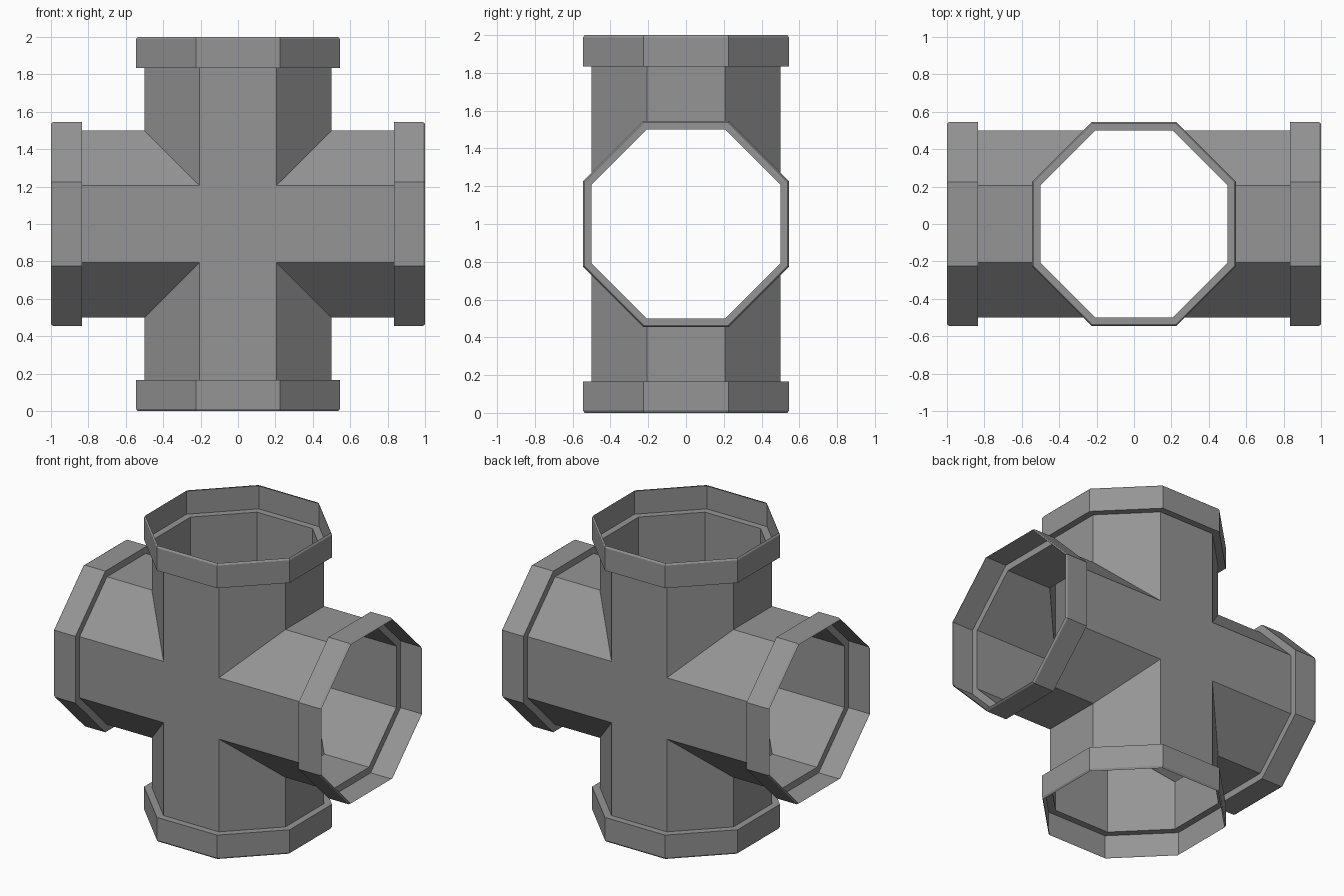
import bpy, bmesh, math
from mathutils import Matrix, Vector

if "Cube" in bpy.data.objects:
    bpy.data.objects.remove(bpy.data.objects["Cube"])

R = 0.5                              # pipe apothem
T = math.tan(math.pi / 8)

grey = bpy.data.materials.new("pipe grey")
grey.diffuse_color = (0.3, 0.3, 0.3, 1)
grey.use_nodes = True
grey.node_tree.nodes["Principled BSDF"].inputs["Base Color"].default_value = grey.diffuse_color


def octagon(a):
    """(y, z) corners of an octagon with apothem a."""
    r = a / math.cos(math.pi / 8)
    return [(r * math.cos(math.pi * (i + .5) / 4), r * math.sin(math.pi * (i + .5) / 4))
            for i in range(8)]


def loft(bm, rings):
    """Skin a run of eight-point rings."""
    rows = [[bm.verts.new(p) for p in ring] for ring in rings]
    for a, b in zip(rows, rows[1:]):
        for i in range(8):
            j = (i + 1) % 8
            bm.faces.new((a[i], b[i], b[j], a[j]))


def finish(bm, name):
    bmesh.ops.remove_doubles(bm, verts=bm.verts, dist=1e-4)
    bmesh.ops.translate(bm, verts=bm.verts, vec=(0, 0, 1))
    bmesh.ops.recalc_face_normals(bm, faces=bm.faces)
    me = bpy.data.meshes.new(name)
    bm.to_mesh(me)
    bm.free()
    me.materials.append(grey)
    ob = bpy.data.objects.new(name, me)
    bpy.context.collection.objects.link(ob)


turns = [Matrix.Rotation(k * math.pi / 2, 3, 'Y') for k in range(4)]

# Four mitred pipe arms, with flat squares closing the crossing front and back
bm = bmesh.new()
for m in turns:
    loft(bm, [[m @ Vector((abs(z), y, z)) for y, z in octagon(R)],
              [m @ Vector((0.835, y, z)) for y, z in octagon(R)]])
h = R * T
for y in (-R, R):
    bm.faces.new([bm.verts.new((x, y, z)) for x, z in ((-h, -h), (h, -h), (h, h), (-h, h))])
finish(bm, "cross_pipe")

# Flared sockets: a step out, a wall and a narrow chamfered lip
profile = [(0.835, R), (0.835, 0.545), (0.988, 0.545), (1.0, 0.537)]
for m, side in zip(turns, ("right", "bottom", "left", "top")):
    bm = bmesh.new()
    loft(bm, [[m @ Vector((x, y, z)) for y, z in octagon(a)] for x, a in profile])
    finish(bm, side + "_socket")
